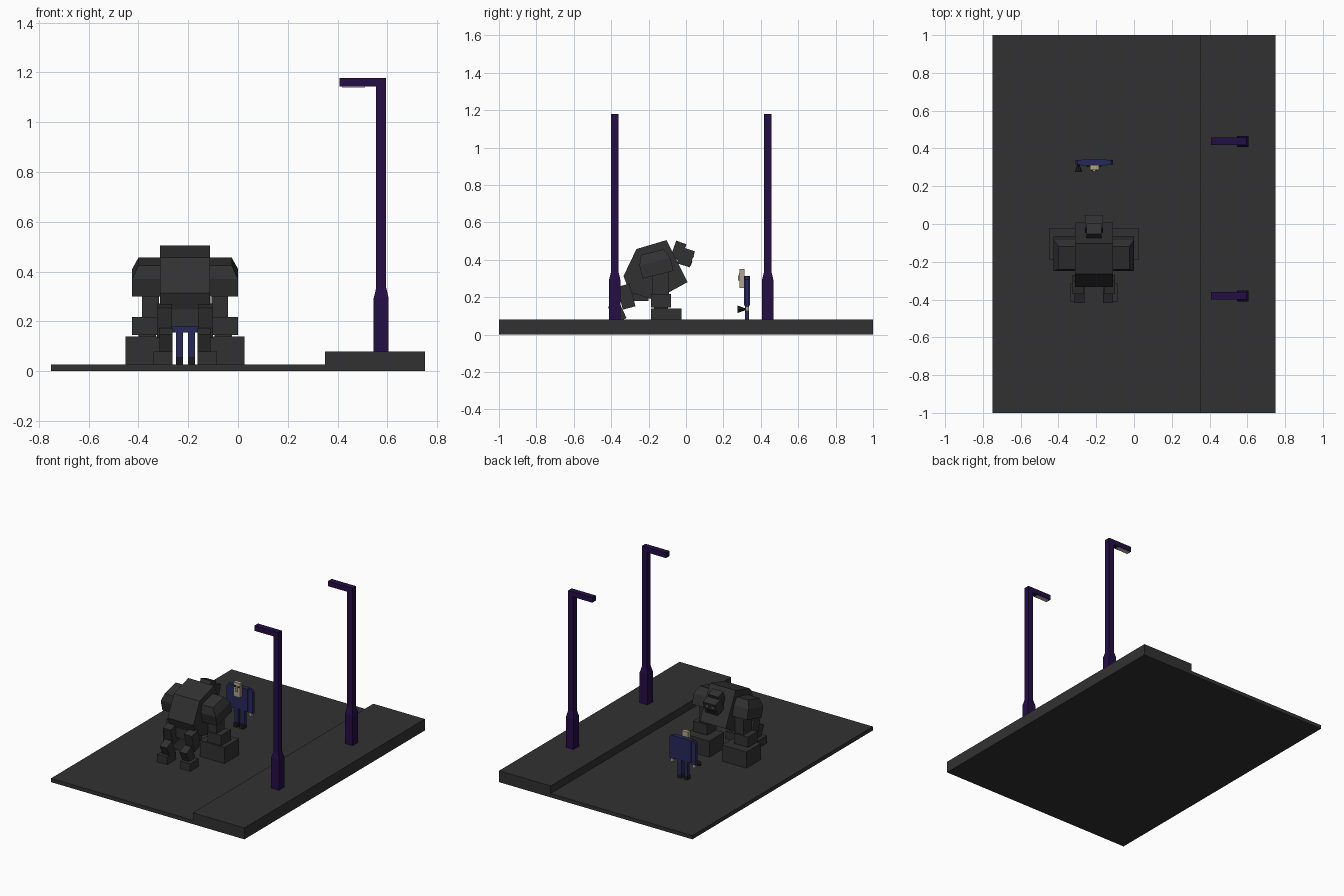
import bpy
import bmesh
from math import radians
from mathutils import Matrix, Vector

cube = bpy.data.objects.get("Cube")
if cube:
    bpy.data.objects.remove(cube, do_unlink=True)


def material(name, r, g, b):
    m = bpy.data.materials.new(name)
    m.use_nodes = True
    m.diffuse_color = (r, g, b, 1)
    m.node_tree.nodes["Principled BSDF"].inputs["Base Color"].default_value = (r, g, b, 1)
    return m


GREY = material("dark_grey", 0.031, 0.031, 0.031)
PURPLE = material("deep_purple", 0.017, 0.004, 0.06)
BLUE = material("coat_blue", 0.02, 0.022, 0.10)
SKIN = material("pale_tan", 0.45, 0.37, 0.26)
BLACK = material("near_black", 0.012, 0.012, 0.012)
GLOW = material("lamp_cream", 0.6, 0.55, 0.42)


def finish(name, bm, mat):
    bmesh.ops.recalc_face_normals(bm, faces=bm.faces)
    mesh = bpy.data.meshes.new(name)
    bm.to_mesh(mesh)
    bm.free()
    mesh.materials.append(mat)
    ob = bpy.data.objects.new(name, mesh)
    bpy.context.collection.objects.link(ob)
    return ob


def loft(name, mat, rings, tilt=0, pivot=None, mirror=None):
    """Stack of rectangles (z, x0, x1, y0, y1), tilted about x, optionally mirrored at a given x."""
    bm = bmesh.new()
    loops = [[bm.verts.new(p) for p in ((a, c, z), (b, c, z), (b, d, z), (a, d, z))]
             for z, a, b, c, d in rings]
    bm.faces.new(loops[0])
    bm.faces.new(loops[-1])
    for low, high in zip(loops, loops[1:]):
        for i in range(4):
            j = (i + 1) % 4
            bm.faces.new((low[i], low[j], high[j], high[i]))
    if tilt:
        mid = pivot or sum((v.co for v in bm.verts), Vector()) / len(bm.verts)
        bmesh.ops.rotate(bm, verts=bm.verts, cent=mid,
                         matrix=Matrix.Rotation(radians(tilt), 3, 'X'))
    if mirror is not None:
        for v in bm.verts:
            v.co.x = 2 * mirror - v.co.x
    return finish(name, bm, mat)


def box(name, mat, x, y, z, **kw):
    return loft(name, mat, [(h, *x, *y) for h in z], **kw)


def pair(build, name, mat, *args, centre, **kw):
    build("right_" + name, mat, *args, **kw)
    build("left_" + name, mat, *args, mirror=centre, **kw)


# Ground
box("road", GREY, (-0.75, 0.35), (-1, 1), (0, 0.027))
box("pavement", GREY, (0.35, 0.75), (-1, 1), (0, 0.08))

# Street lamps
for side, y in (("front", -0.381), ("back", 0.437)):
    def ring(z, r, y=y):
        return (z, 0.575 - r, 0.575 + r, y - r, y + r)
    loft(side + "_lamp_post", PURPLE,
         [ring(0.08, 0.03), ring(0.293, 0.03), ring(0.335, 0.02), ring(1.178, 0.02)])
    box(side + "_lamp_arm", PURPLE, (0.407, 0.56), (y - 0.02, y + 0.02), (1.143, 1.178))
    box(side + "_lamp_light", GLOW, (0.417, 0.51), (y - 0.014, y + 0.014), (1.139, 1.144))

# Beast torso: side profile extruded across
CX = -0.2125
profile = [(-0.334, 0.313), (-0.265, 0.457), (-0.104, 0.505),
           (0.008, 0.28), (-0.168, 0.184), (-0.302, 0.227)]
bm = bmesh.new()
face = bm.faces.new([bm.verts.new((CX - 0.1, y, z)) for y, z in profile])
ext = bmesh.ops.extrude_face_region(bm, geom=[face])["geom"]
bmesh.ops.translate(bm, vec=(0.2, 0, 0), verts=[v for v in ext if isinstance(v, bmesh.types.BMVert)])
finish("beast_torso", bm, GREY)
box("beast_pelvis", GREY, (CX - 0.055, CX + 0.055), (-0.31, -0.2), (0.18, 0.26))

# Beast head
snout = Vector((CX, 0, 0.414))
box("beast_brow", GREY, (CX - 0.04, CX + 0.04), (-0.07, -0.012), (0.4, 0.495), tilt=-20)
box("beast_snout", GREY, (CX - 0.048, CX + 0.048), (-0.036, 0.036), (0.368, 0.458),
    tilt=-18, pivot=snout)
pair(box, "beast_eye", SKIN, (CX - 0.03, CX - 0.014), (0.034, 0.039), (0.425, 0.435),
     tilt=-18, pivot=snout, centre=CX)
box("beast_mouth", BLACK, (CX - 0.032, CX + 0.032), (0.034, 0.039), (0.38, 0.405),
    tilt=-18, pivot=snout)

# Beast arms
pair(loft, "beast_shoulder", GREY,
     [(0.318, -0.425, -0.31, -0.25, -0.08), (0.39, -0.425, -0.31, -0.25, -0.08),
      (0.442, -0.4, -0.31, -0.228, -0.102)], tilt=14, centre=CX)
pair(box, "beast_upper_arm", GREY, (-0.385, -0.318), (-0.18, -0.09), (0.2, 0.34), centre=CX)
pair(box, "beast_forearm", GREY, (-0.425, -0.318), (-0.187, -0.08), (0.145, 0.217), centre=CX)
pair(box, "beast_wrist", GREY, (-0.4, -0.33), (-0.17, -0.095), (0.13, 0.15), centre=CX)
pair(box, "beast_fist", GREY, (-0.451, -0.262), (-0.187, -0.025), (0.027, 0.14), centre=CX)

# Beast legs
pair(box, "beast_thigh", GREY, (-0.325, -0.265), (-0.355, -0.285), (0.14, 0.265),
     tilt=15, centre=CX)
pair(box, "beast_shin", GREY, (-0.315, -0.262), (-0.4, -0.335), (0.07, 0.165),
     tilt=25, centre=CX)
pair(box, "beast_foot", GREY, (-0.34, -0.262), (-0.41, -0.315), (0.027, 0.08), centre=CX)

# Person in a coat, facing the beast
PX = -0.21
box("coat_body", BLUE, (PX - 0.068, PX + 0.068), (0.31, 0.342), (0.155, 0.313))
pair(loft, "coat_sleeve", BLUE,
     [(0.147, PX - 0.1, PX - 0.066, 0.316, 0.338), (0.295, PX - 0.1, PX - 0.066, 0.316, 0.338),
      (0.311, PX - 0.088, PX - 0.066, 0.316, 0.338)], centre=PX)
pair(box, "hand", SKIN, (PX - 0.094, PX - 0.074), (0.318, 0.336), (0.125, 0.15), centre=PX)
pair(box, "trouser_leg", BLUE, (PX - 0.038, PX - 0.01), (0.316, 0.338), (0.055, 0.16), centre=PX)
pair(box, "shoe", BLACK, (PX - 0.038, PX - 0.01), (0.302, 0.338), (0.027, 0.055), centre=PX)

# Person's head
box("head", SKIN, (PX - 0.024, PX + 0.024), (0.287, 0.312), (0.25, 0.35))
box("nose", SKIN, (PX - 0.007, PX + 0.007), (0.279, 0.288), (0.29, 0.315))
pair(box, "eye", BLACK, (PX - 0.019, PX - 0.008), (0.284, 0.288), (0.318, 0.328), centre=PX)

# Hand-held horn, wide end towards the beast
bm = bmesh.new()
bmesh.ops.create_cone(bm, cap_ends=True, segments=8, radius1=0.02, radius2=0.004, depth=0.045,
                      matrix=Matrix.Translation((PX - 0.084, 0.298, 0.135))
                      @ Matrix.Rotation(radians(-90), 4, 'X'))
finish("hand_horn", bm, BLACK)
